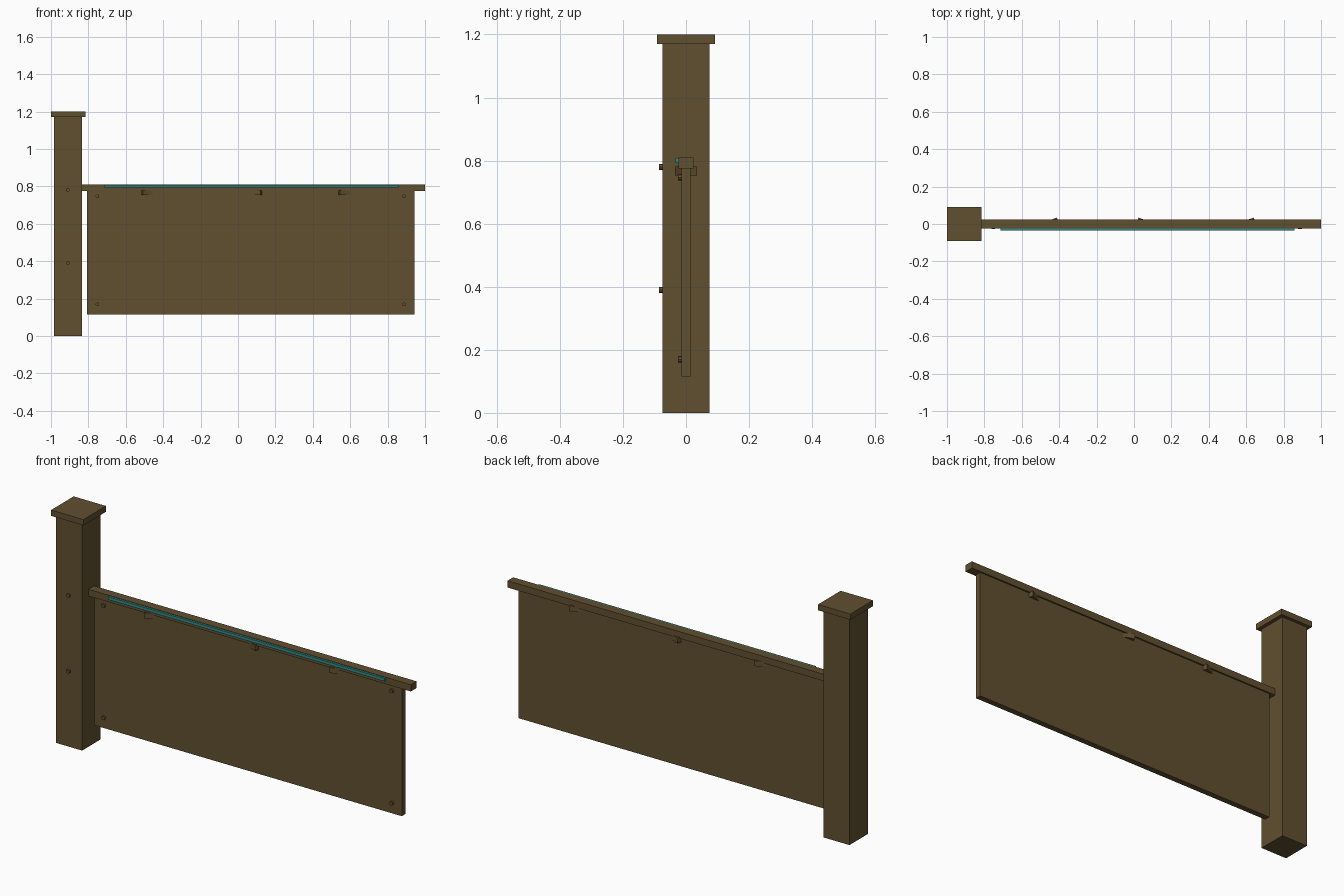
import bpy
from math import pi

if "Cube" in bpy.data.objects:
    bpy.data.objects.remove(bpy.data.objects["Cube"])


def material(name, rgb):
    m = bpy.data.materials.new(name)
    m.diffuse_color = (*rgb, 1)
    m.use_nodes = True
    m.node_tree.nodes["Principled BSDF"].inputs["Base Color"].default_value = m.diffuse_color
    return m


WOOD = material("wood", (0.12, 0.08, 0.03))
TEAL = material("teal", (0.03, 0.25, 0.24))


def box(name, lo, hi, mat=WOOD, turn=0):
    centre = [(a + b) / 2 for a, b in zip(lo, hi)]
    bpy.ops.mesh.primitive_cube_add(size=1, location=centre, rotation=(0, 0, turn))
    o = bpy.context.object
    o.name = name
    o.scale = [b - a for a, b in zip(lo, hi)]
    o.data.materials.append(mat)
    bpy.ops.object.transform_apply(location=False, rotation=False, scale=True)
    return o


def bolt(name, x, z, face_y):
    # Short bolt head standing proud of a front face
    bpy.ops.mesh.primitive_cylinder_add(vertices=8, radius=0.01, depth=0.016,
                                        location=(x, face_y - 0.003, z),
                                        rotation=(pi / 2, 0, 0))
    o = bpy.context.object
    o.name = name
    o.data.materials.append(WOOD)


# Post and cap
box("post", (-0.983, -0.075, 0), (-0.835, 0.075, 1.17))
box("post_cap", (-1.0, -0.092, 1.17), (-0.816, 0.092, 1.2))

# Panel and top rail
box("panel", (-0.807, -0.015, 0.115), (0.943, 0.015, 0.776))
box("top_rail", (-0.84, -0.023, 0.775), (1.0, 0.023, 0.81))

# Coloured strip along the front of the rail
box("light_strip", (-0.715, -0.034, 0.793), (0.858, -0.022, 0.808), TEAL)

# Skewed blocks under the rail
for x, turn in ((-0.46, 0.37), (0.072, pi - 0.37), (0.592, 0.37)):
    box("rail_block", (x - 0.057, -0.015, 0.753), (x + 0.057, 0.015, 0.781), turn=turn)

# Bolts on the post and panel corners
for z in (0.39, 0.78):
    bolt("post_bolt", -0.91, z, -0.075)
for x in (-0.752, 0.888):
    for z in (0.17, 0.747):
        bolt("panel_bolt", x, z, -0.015)
